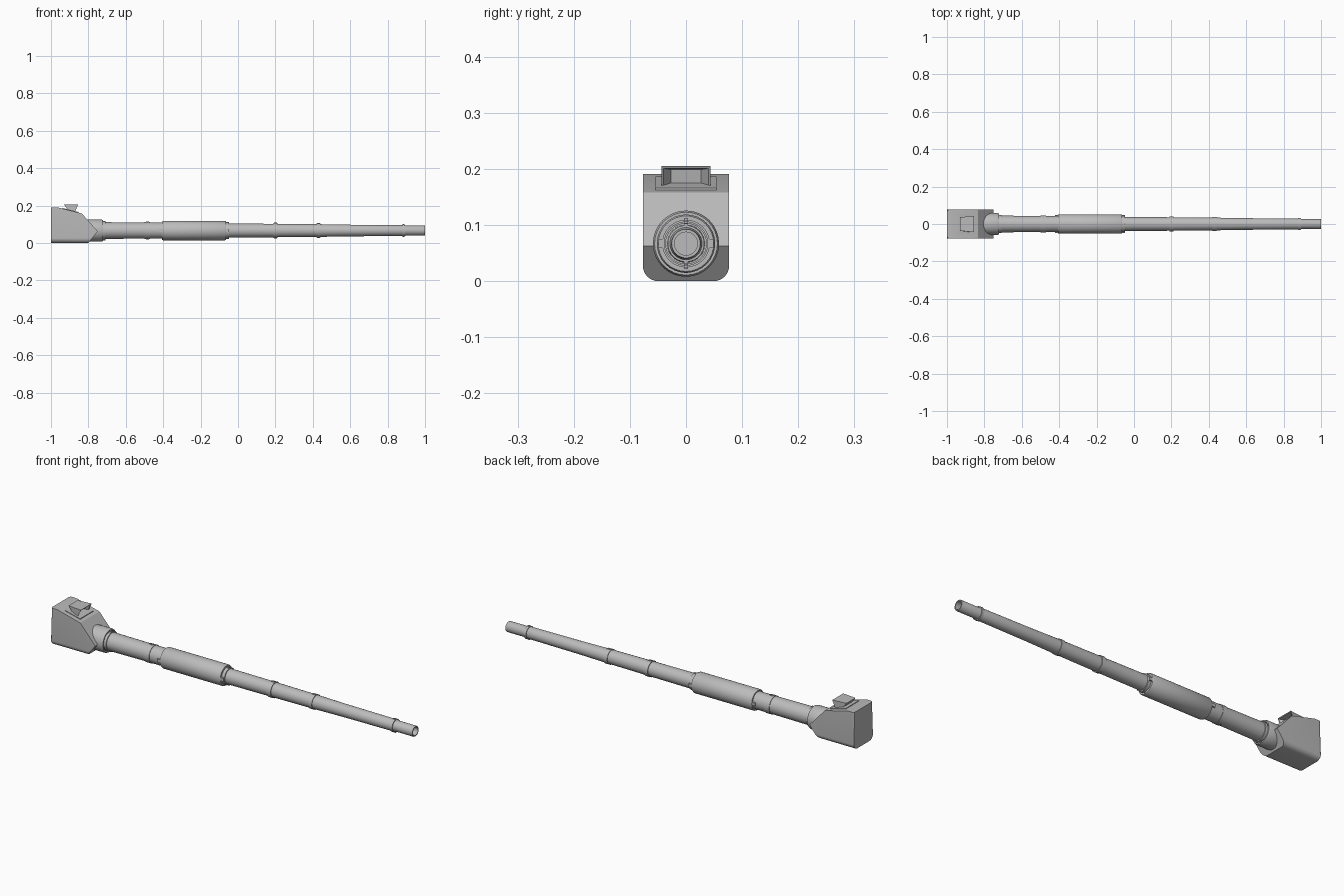
import bpy, bmesh, math
from mathutils import Vector

if "Cube" in bpy.data.objects:
    bpy.data.objects.remove(bpy.data.objects["Cube"])

AXIS_Z = 0.067
SEG = 32

grey = bpy.data.materials.new("gun_grey")
grey.diffuse_color = (0.5, 0.5, 0.5, 1)
grey.use_nodes = True
grey.node_tree.nodes["Principled BSDF"].inputs["Base Color"].default_value = grey.diffuse_color


def finish(bm, name, smooth=True):
    bmesh.ops.recalc_face_normals(bm, faces=bm.faces)
    me = bpy.data.meshes.new(name)
    bm.to_mesh(me)
    bm.free()
    me.materials.append(grey)
    ob = bpy.data.objects.new(name, me)
    bpy.context.collection.objects.link(ob)
    if smooth:
        bpy.ops.object.select_all(action='DESELECT')
        ob.select_set(True)
        bpy.context.view_layer.objects.active = ob
        bpy.ops.object.shade_smooth_by_angle(angle=math.radians(30))
    return ob


def lathe(name, profile):
    """Turn (x, radius) points about the bore axis; zero radius closes an end."""
    bm = bmesh.new()
    verts = [bm.verts.new((x, 0, AXIS_Z + r)) for x, r in profile]
    edges = [bm.edges.new(p) for p in zip(verts, verts[1:])]
    bmesh.ops.spin(bm, geom=verts + edges, cent=(0, 0, AXIS_Z), axis=(1, 0, 0),
                   angle=2 * math.pi, steps=SEG, use_duplicate=False)
    bmesh.ops.remove_doubles(bm, verts=bm.verts, dist=1e-5)
    return finish(bm, name)


def prism(bm, profile, half_width):
    """Extrude an (x, z) outline across y."""
    face = bm.faces.new([bm.verts.new((x, -half_width, z)) for x, z in profile])
    new = bmesh.ops.extrude_face_region(bm, geom=[face])["geom"]
    bmesh.ops.translate(bm, vec=(0, 2 * half_width, 0),
                        verts=[v for v in new if isinstance(v, bmesh.types.BMVert)])


def box(bm, lo, hi):
    made = bmesh.ops.create_cube(bm, size=1)["verts"]
    lo, hi = Vector(lo), Vector(hi)
    for v in made:
        v.co = (lo + hi) / 2 + v.co * (hi - lo)


# Mantlet: wedge-nosed block with rounded lower and rear corners
bm = bmesh.new()
prism(bm, [(-1, 0), (-0.80, 0), (-0.75, 0.063), (-0.835, 0.158),
           (-0.965, 0.191), (-1, 0.191)], 0.077)


def bevel(rule, amount, segments):
    edges = [e for e in bm.edges if rule(e.verts[0].co, e.verts[1].co)]
    bmesh.ops.bevel(bm, geom=edges, offset=amount, segments=segments,
                    profile=0.5, affect='EDGES')


bevel(lambda a, b: abs(a.y - b.y) < 1e-4 and abs(a.x - b.x) > 0.1
      and max(a.z, b.z) < 1e-4, 0.028, 6)
bevel(lambda a, b: max(a.x, b.x) < -0.999 and abs(a.z - b.z) > 0.1, 0.012, 4)
finish(bm, "mantlet")

# Collar where the barrel leaves the mantlet
lathe("collar", [(-0.86, 0), (-0.86, 0.05), (-0.83, 0.056), (-0.79, 0.059), (-0.73, 0.059),
                 (-0.722, 0.056), (-0.722, 0.05), (-0.735, 0.05), (-0.735, 0)])

# Barrel: stepped tube with a hollow muzzle
lathe("barrel", [(-0.76, 0), (-0.76, 0.045), (-0.50, 0.043), (-0.39, 0.043),
                 (-0.08, 0.040), (-0.05, 0.0375), (0.19, 0.036), (0.43, 0.034),
                 (0.60, 0.031), (0.89, 0.029), (0.90, 0.0265), (0.997, 0.0265),
                 (1.0, 0.0255), (1.0, 0.0205), (0.90, 0.0205), (0.90, 0)])

# Thermal sleeve around the fume extractor
lathe("sleeve", [(-0.405, 0.042), (-0.405, 0.0495), (-0.40, 0.052), (-0.07, 0.052),
                 (-0.065, 0.0495), (-0.065, 0.038)])

# Clamp bands with small bolt lugs
for i, (x, r, w) in enumerate([(-0.715, 0.049, 0.012), (-0.485, 0.0455, 0.03),
                               (-0.055, 0.0425, 0.016), (0.20, 0.0395, 0.022),
                               (0.43, 0.037, 0.022), (0.885, 0.0325, 0.012)]):
    h = w / 2
    lathe(f"clamp_band_{i + 1}", [(x - h, r - 0.009), (x - h, r), (x + h, r), (x + h, r - 0.009)])
    bm = bmesh.new()
    lug = min(h, 0.008)
    for s in (-1, 1):
        z = AXIS_Z + s * r
        box(bm, (x - lug, -0.004, z - 0.003), (x + lug, 0.004, z + 0.003))
    finish(bm, f"clamp_lugs_{i + 1}", False)

# Side clips at both sleeve ends
bm = bmesh.new()
for x in (-0.41, -0.06):
    for s in (-1, 1):
        box(bm, (x - 0.012, s * 0.044 - 0.005, AXIS_Z - 0.008),
            (x + 0.012, s * 0.044 + 0.005, AXIS_Z + 0.008))
finish(bm, "sleeve_clips", False)

# Sight base plate lying on the sloping roof
bm = bmesh.new()
prism(bm, [(-0.937, 0.178), (-0.937, 0.187), (-0.852, 0.166), (-0.852, 0.157)], 0.054)
finish(bm, "sight_base", False)

# Sight hood: flared shell open towards the muzzle
bm = bmesh.new()


def ring(x_top, x_bottom, y_half, z_top, z_bottom):
    return [bm.verts.new(p) for p in ((x_bottom, -y_half, z_bottom), (x_bottom, y_half, z_bottom),
                                      (x_top, y_half, z_top), (x_top, -y_half, z_top))]


rings = [ring(-0.93, -0.905, 0.036, 0.205, 0.172),
         ring(-0.855, -0.873, 0.044, 0.205, 0.165),
         ring(-0.857, -0.874, 0.040, 0.201, 0.169),
         ring(-0.885, -0.89, 0.027, 0.199, 0.171)]
for a, b in zip(rings, rings[1:]):
    for k in range(4):
        n = (k + 1) % 4
        bm.faces.new((a[k], a[n], b[n], b[k]))
bm.faces.new(rings[0])
bm.faces.new(rings[-1])
finish(bm, "sight_hood", False)
